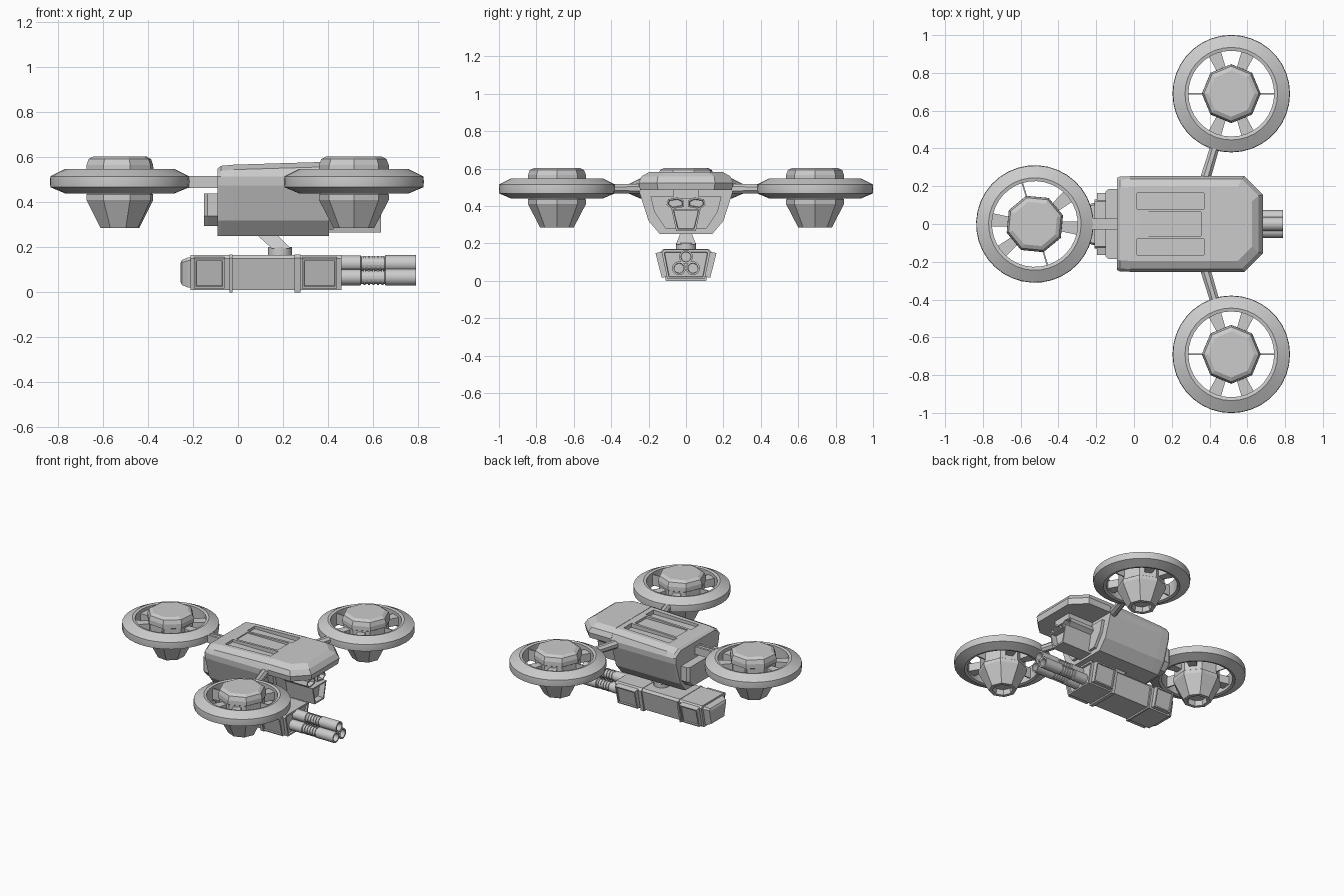
import bpy, bmesh, math
from mathutils import Vector, Matrix

if "Cube" in bpy.data.objects:
    bpy.data.objects.remove(bpy.data.objects["Cube"])


def finish(name, bm, smooth=False):
    bmesh.ops.recalc_face_normals(bm, faces=bm.faces)
    me = bpy.data.meshes.new(name)
    bm.to_mesh(me)
    bm.free()
    ob = bpy.data.objects.new(name, me)
    bpy.context.collection.objects.link(ob)
    if smooth:
        bpy.ops.object.select_all(action='DESELECT')
        ob.select_set(True)
        bpy.context.view_layer.objects.active = ob
        bpy.ops.object.shade_smooth_by_angle(angle=math.radians(28))
    return ob


def loft(name, rings, recess=None, smooth=False):
    """Skin equal-length rings, cap both ends; recess = (direction, width, depth)."""
    bm = bmesh.new()
    rows = [[bm.verts.new(p) for p in r] for r in rings]
    n = len(rows[0])
    for a, b in zip(rows, rows[1:]):
        for i in range(n):
            j = (i + 1) % n
            bm.faces.new((a[i], a[j], b[j], b[i]))
    bm.faces.new(rows[0])
    bm.faces.new(rows[-1])
    bmesh.ops.recalc_face_normals(bm, faces=bm.faces)
    if recess:
        bm.normal_update()
        d, w, depth = Vector(recess[0]), recess[1], recess[2]
        f = max(bm.faces, key=lambda f: f.normal.dot(d))
        bmesh.ops.inset_individual(bm, faces=[f], thickness=w, depth=0)
        bmesh.ops.inset_individual(bm, faces=[f], thickness=0.003, depth=-depth)
    return finish(name, bm, smooth)


def along_x(name, sec, xs, **kw):
    return loft(name, [[(x, y, z) for y, z in sec] for x in xs], **kw)


def mirror(half):
    """Right half of a (y, z) section -> full closed section."""
    return half + [(-y, z) for y, z in reversed(half)]


def box(name, x0, x1, y0, y1, z0, z1, **kw):
    return along_x(name, [(y0, z0), (y1, z0), (y1, z1), (y0, z1)], (x0, x1), **kw)


def lathe(name, prof, n, smooth=False, ring=False):
    bm = bmesh.new()
    rows = [[bm.verts.new((r * math.cos(2 * math.pi * k / n), r * math.sin(2 * math.pi * k / n), z))
             for k in range(n)] for r, z in prof]
    pairs = list(zip(rows, rows[1:])) + ([(rows[-1], rows[0])] if ring else [])
    for a, b in pairs:
        for k in range(n):
            j = (k + 1) % n
            bm.faces.new((a[k], a[j], b[j], b[k]))
    if not ring:
        bm.faces.new(rows[0])
        bm.faces.new(rows[-1])
    return finish(name, bm, smooth)


def rod(name, a, b, r0, r1, n=8, smooth=False):
    a, b = Vector(a), Vector(b)
    q = (b - a).to_track_quat('Z', 'Y')
    rings = [[p + q @ Vector((r * math.cos(2 * math.pi * (k + .5) / n),
                              r * math.sin(2 * math.pi * (k + .5) / n), 0)) for k in range(n)]
             for p, r in ((a, r0), (b, r1))]
    return loft(name, rings, smooth=smooth)


# Rotor units: duct ring, faceted hub with hollow nozzle, vanes and thin struts
def rotor(tag, x, y, turn):
    parts = [lathe(tag + "_duct_ring", [(.227, .445), (.245, .44), (.309, .467), (.311, .491),
                                        (.309, .515), (.245, .547), (.227, .543)], 36, True, True),
             lathe(tag + "_hub", [(.06, .32), (.066, .285), (.09, .285), (.155, .41), (.155, .435),
                                  (.147, .44), (.147, .53), (.156, .535), (.155, .565),
                                  (.145, .592), (.122, .604)], 8)]
    for k, a in enumerate((67.5, 112.5, 247.5, 292.5, 0, 180)):
        wi, wo, z0, z1 = (.025, .036, .465, .52) if k < 4 else (.004, .004, .455, .53)
        ob = loft(tag + "_vane", [[(r, -w, z0), (r, w, z0), (r, w, z1), (r, -w, z1)]
                                  for r, w in ((.135, wi), (.235, wo))])
        ob.data.transform(Matrix.Rotation(math.radians(a), 4, 'Z'))
        parts.append(ob)
    for p in parts:
        p.location = (x, y, 0)
        p.rotation_euler.z = math.radians(turn)


rotor("left_rotor", .515, .69, 0)
rotor("right_rotor", .515, -.69, 0)
rotor("rear_rotor", -.525, .0, 107)

# Arms
for s, tag in ((1, "left"), (-1, "right")):
    rod(tag + "_arm", (.365, .2 * s, .492), (.435, .43 * s, .492), .03, .026)
box("rear_arm", -.26, -.08, -.02, .02, .468, .512)
for s in (1, -1):
    box("rear_arm_prong", -.225, -.08, .012 * s, .028 * s, .463, .517)

# Main hull, rising slightly to the front
def hull(x, top, k):
    half = [(.14, .25), (.2, .32), (.25, .475), (.253, .515), (.238, top - .022), (.195, top)]
    return [(x, y * k, z) for y, z in mirror(half)]


body = loft("hull", [hull(-.09, .55, .96), hull(-.075, .562, .99), hull(-.02, .567, 1),
                     hull(.405, .58, 1)])

# Roof panel recesses
for x0, x1, y0, y1, z in ((.015, .37, .08, .165, .55), (.015, .37, -.165, -.08, .55),
                          (.03, .355, -.063, .063, .562)):
    cut = box("roof_cutter", x0, x1, y0, y1, z, .7)
    cut.hide_render = True
    m = body.modifiers.new("cut", 'BOOLEAN')
    m.object, m.operation, m.solver = cut, 'DIFFERENCE', 'EXACT'
    bpy.context.view_layer.objects.active = body
    bpy.ops.object.modifier_apply(modifier="cut")
    bpy.data.objects.remove(cut)

# Nose cowl with chamfered corners, overhanging the sensor head
def cowl(z, side, front, cx, cy):
    half = [(.405, side), (cx, side), (front, cy)]
    return [(x, y, z) for x, y in half] + [(x, -y, z) for x, y in reversed(half)]


loft("nose_cowl", [cowl(.485, .245, .675, .58, .15), cowl(.524, .253, .682, .585, .155),
                   cowl(.558, .238, .66, .57, .15), cowl(.582, .195, .625, .55, .12)])

# Rear equipment box
loft("rear_box", [[(x, y * k, z) for y, z in mirror([(.14, .295), (.185, .34), (.185, .44)])]
                  for x, k in ((-.15, .93), (-.135, 1), (-.08, 1))])

# Sensor head under the nose: jaw, two eyes, brow block
along_x("sensor_jaw", mirror([(.052, .265), (.078, .385)]), (.39, .635),
        recess=((1, 0, 0), .014, .04))
for s in (1, -1):
    eye = [(.012, .395), (.075, .383), (.104, .405), (.096, .436), (.045, .446), (.012, .43)]
    along_x("sensor_eye", [(y * s, z) for y, z in eye], (.39, .61), recess=((1, 0, 0), .009, .03))
box("sensor_brow", .39, .6, -.07, .07, .44, .49)
along_x("sensor_back_plate", mirror([(.11, .28), (.17, .37), (.19, .45)]), (.39, .425))

# Gun mount: slanted strut and collar
loft("mount_strut", [[(x0, -w, z), (x1, -w, z), (x1, w, z), (x0, w, z)]
                     for x0, x1, w, z in ((.075, .165, .03, .27), (.09, .18, .032, .25),
                                          (.15, .235, .053, .195))])
rod("mount_collar", (.187, 0, .155), (.187, 0, .202), .054, .054, 16, True)

# Gun body with flanges
gun = [(.1, .01), (.13, .15), (.118, .166)]
along_x("gun_body", mirror(gun), (-.21, .46), recess=((1, 0, 0), .014, .012))
for x0, x1 in ((-.037, -.025), (.252, .278)):
    along_x("gun_flange", mirror([(.108, 0), (.14, .153), (.122, .169)]), (x0, x1))
loft("gun_rear_cap", [[(x, y * k, .088 + (z - .088) * k) for y, z in mirror(gun)]
                      for x, k in ((-.255, .55), (-.248, .72), (-.225, .84), (-.2, .86))])
for s in (1, -1):
    for x0, x1 in ((-.195, -.06), (.285, .44)):
        sec = [(.095, .02), (.13, .018), (.163, .148), (.125, .156)]
        along_x("gun_side_pod", [(y * s, z) for y, z in sec], (x0, x1),
                recess=((0, s, -.2), .012, .008))

# Triple barrels with cooling ribs and hollow muzzles
for y, z in ((0, .128), (.037, .067), (-.037, .067)):
    ob = lathe("barrel", [(.036, .44), (.036, .545), (.03, .548), (.03, .652), (.037, .655),
                          (.037, .79), (.027, .79), (.025, .7)], 16, True)
    ob.data.transform(Matrix.Translation((0, y, z)) @ Matrix.Rotation(math.pi / 2, 4, 'Y'))
    for k in range(5):
        rod("barrel_rib", (.558 + .02 * k, y, z), (.567 + .02 * k, y, z), .035, .035, 16)
